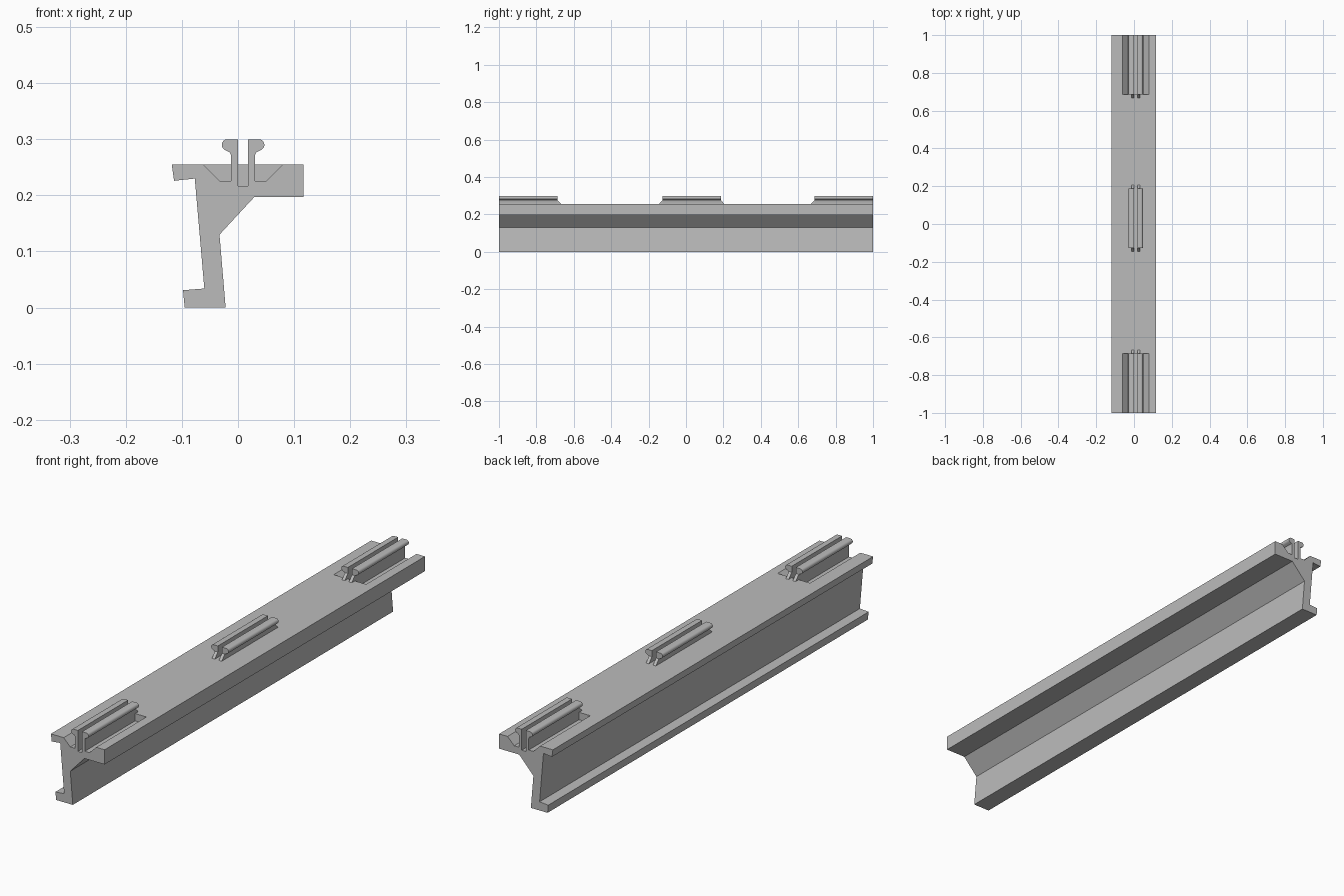
import bpy, bmesh, math

cube = bpy.data.objects.get("Cube")
if cube:
    bpy.data.objects.remove(cube, do_unlink=True)

grey = bpy.data.materials.new("light_grey")
grey.use_nodes = True
COLOUR = (0.5, 0.5, 0.5, 1)
grey.diffuse_color = COLOUR
grey.node_tree.nodes["Principled BSDF"].inputs["Base Color"].default_value = COLOUR


def extrude(name, points, offset):
    """Closed prism: a planar outline swept along an offset."""
    bm = bmesh.new()
    face = bm.faces.new([bm.verts.new(p) for p in points])
    swept = bmesh.ops.extrude_face_region(bm, geom=[face])["geom"]
    verts = [g for g in swept if isinstance(g, bmesh.types.BMVert)]
    bmesh.ops.translate(bm, verts=verts, vec=offset)
    bmesh.ops.recalc_face_normals(bm, faces=bm.faces)
    mesh = bpy.data.meshes.new(name)
    bm.to_mesh(mesh)
    bm.free()
    mesh.materials.append(grey)
    obj = bpy.data.objects.new(name, mesh)
    bpy.context.collection.objects.link(obj)
    return obj


def rail(name, profile, y0, y1):
    return extrude(name, [(x, y0, z) for x, z in profile], (0, y1 - y0, 0))


# Main beam: wide top flange, leaning web and small foot
TOP = 0.255
beam = rail("beam", [
    (-0.118, TOP), (0.117, TOP), (0.117, 0.197), (0.029, 0.197),
    (-0.033, 0.13), (-0.022, 0), (-0.095, 0), (-0.098, 0.031),
    (-0.06, 0.034), (-0.077, 0.23), (-0.114, 0.226)], -1, 1)

# Clip layout, symmetric about its own centre line
MID, GAP, STEM, CLIP_END = 0.009, 0.009, 0.0215, 0.686


def side_points(side, points):
    return [(MID + side * x, z) for x, z in points]


# Sloped pockets and centre slot cut into both ends of the flange
pocket = [(STEM, 0.226), (0.042, 0.226), (0.071, TOP), (0.071, 0.3), (STEM, 0.3)]
slot = [(-GAP, 0.217), (GAP, 0.217), (GAP, 0.3), (-GAP, 0.3)]
cutters = []
for end in (-1, 1):
    for shape in (side_points(-1, pocket), side_points(1, pocket), side_points(1, slot)):
        cutter = rail("pocket_cutter", shape, end * CLIP_END, end * 1.1)
        cutter.hide_render = True
        cut = beam.modifiers.new("pocket", "BOOLEAN")
        cut.operation, cut.solver, cut.object = "DIFFERENCE", "EXACT", cutter
        cutters.append(cutter)
bpy.context.view_layer.update()
evaluated = beam.evaluated_get(bpy.context.evaluated_depsgraph_get())
beam_mesh = bpy.data.meshes.new_from_object(evaluated)
beam.modifiers.clear()
beam.data = beam_mesh
for cutter in cutters:
    bpy.data.objects.remove(cutter, do_unlink=True)

# Prong outline: thin stem with a rounded outward lip
lip = [(0.028 + 0.01 * math.cos(math.radians(a)), 0.29 + 0.01 * math.sin(math.radians(a)))
       for a in range(-70, 91, 20)]
prong = [(GAP, TOP), (STEM, TOP), (STEM, 0.272), (0.0235, 0.2765)] + lip + [(GAP, 0.3)]


def wedge(name, side, y, direction):
    x = MID + side * GAP
    outline = [(x, y, TOP), (x, y + direction * 0.019, TOP), (x, y, 0.276)]
    extrude(name, outline, (side * (STEM - GAP), 0, 0))


# Three pairs of prongs, each free end braced by a sloped wedge
clips = (("front", -1, -CLIP_END), ("middle", -0.126, 0.187), ("back", CLIP_END, 1))
for place, y0, y1 in clips:
    for side, hand in ((-1, "right"), (1, "left")):
        obj = rail(f"{place}_clip_{hand}", side_points(side, prong), y0, y1)
        bpy.ops.object.select_all(action="DESELECT")
        obj.select_set(True)
        bpy.context.view_layer.objects.active = obj
        bpy.ops.object.shade_smooth_by_angle(angle=math.radians(30))
        if y0 > -1:
            wedge(f"{place}_clip_{hand}_front_brace", side, y0, -1)
        if y1 < 1:
            wedge(f"{place}_clip_{hand}_back_brace", side, y1, 1)
